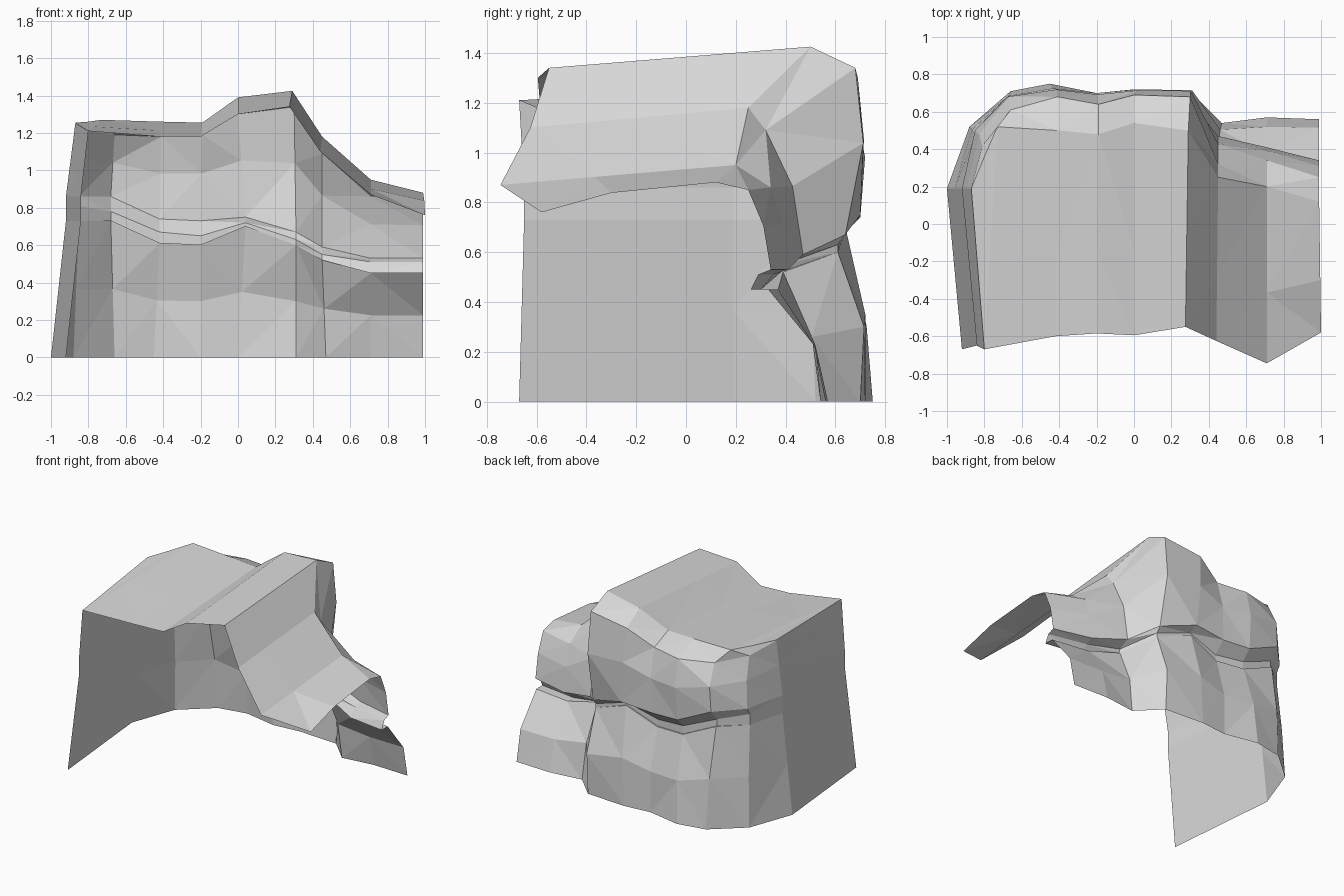
import bpy
import bmesh
from mathutils import Vector

cube = bpy.data.objects.get("Cube")
if cube:
    bpy.data.objects.remove(cube, do_unlink=True)


def points(values):
    """Turn a flat list in hundredths into a row of vectors."""
    return [Vector(values[i:i + 3]) / 100 for i in range(0, len(values), 3)]


def blend(row_a, row_b, factor):
    return [a.lerp(b, factor) for a, b in zip(row_a, row_b)]


def push_back(row, amounts):
    return [p + Vector((0, a, 0)) for p, a in zip(row, amounts)]


def lower(row, depths, drops):
    return [p - Vector((0, d, h)) for p, d, h in zip(row, depths, drops)]


# Contours run from the front of one side wall, around the back, to the far end
ground = points([-92, -67, 0, -100, 19, 0, -88, 52, 0, -66, 71, 0, -45, 75, 0, -20, 70, 0,
                 0, 72, 0, 31, 70, 0, 47, 54, 0, 71, 57, 0, 99, 56, 0])
lip = points([-84, -65, 86, -92, 19, 86, -85, 50, 86, -68, 68, 86, -42, 70, 74, -20, 69, 73,
              4, 70, 75, 31, 64, 67, 45, 47, 59, 71, 41, 53, 99, 34, 53])
shoulder = points([-80, -67, 121, -87, 19, 125, -81, 42, 121, -66, 61, 119, -41, 68, 118,
                   -19, 64, 119, 0, 69, 130, 30, 68, 134, 45, 32, 109, 71, 34, 86, 99, 25, 85])
roof_edge = points([-80, -67, 121, -87, 19, 125.5, -80, 36, 126, -73, 52, 127, -41, 50, 126,
                    -19, 48, 125.5, 0, 54, 139, 29, 50, 142.5, 45, 25, 118, 71, 20, 95, 99, 12, 88])
corner = [-80, -67, 121]
roof_front = points(corner * 4 + [-42, -60, 118, -20, -58.5, 118, 0, -59.5, 130,
                                  27.5, -55, 134, 44, -62.5, 110, 71, -74.5, 87, 100, -58, 76])

# Undercut ledge and bulging wall courses follow from the main contours
ledge_roof = lower(lip, [0, 0, .03, .07, .07, .08, .07, .03, .08, .06, .05],
                   [.04, .04, .05, .08, .07, .08, .03, .04, .04, .02, .02])
ledge_floor = lower(lip, [0, 0, .03, .07, .07, .08, .07, .03, .09, .11, .08],
                    [.13, .13, .13, .13, .13, .13, .05, .07, .07, .08, .08])
wall_top = push_back(ledge_floor, [0, 0, 0, .01, .01, .01, .01, 0, .01, .07, .07])
lower_course = push_back(blend(ground, wall_top, 0.5),
                         [0, 0, .01, .02, .03, .04, .04, .06, .04, .05, .07])
upper_course = push_back(blend(lip, shoulder, 0.55),
                         [0, 0, .02, .04, .03, .03, .02, .05, .04, .02, .02])
roof_middle = blend(roof_edge, roof_front, 0.6)
roof_middle[-1].z += 0.03

# Stone material
stone = bpy.data.materials.new("grey stone")
stone.use_nodes = True
colour = (0.69, 0.69, 0.69, 1)
stone.diffuse_color = colour
stone.node_tree.nodes["Principled BSDF"].inputs["Base Color"].default_value = colour


def loft(name, rows):
    """Skin neighbouring contours with flat faces into one open shell."""
    bm = bmesh.new()
    grid = [[bm.verts.new(p) for p in row] for row in rows]
    for low, high in zip(grid, grid[1:]):
        for i in range(len(low) - 1):
            bm.faces.new((low[i], high[i], high[i + 1], low[i + 1]))
    bmesh.ops.remove_doubles(bm, verts=bm.verts, dist=0.001)
    bmesh.ops.recalc_face_normals(bm, faces=bm.faces)
    # Make the roof side of the shell the outside
    if sum(f.normal.z * f.calc_area() for f in bm.faces) < 0:
        bmesh.ops.reverse_faces(bm, faces=bm.faces)
    # Split the bent stone faces into triangles
    bmesh.ops.triangulate(bm, faces=bm.faces)
    mesh = bpy.data.meshes.new(name)
    bm.to_mesh(mesh)
    bm.free()
    mesh.materials.append(stone)
    obj = bpy.data.objects.new(name, mesh)
    bpy.context.collection.objects.link(obj)
    return obj


# Cliff shell: lower wall, ledge, upper wall, sloped shoulder and roof
loft("cliff_shell", [ground, lower_course, wall_top, ledge_floor, ledge_roof, lip,
                     upper_course, shoulder, roof_edge, roof_middle, roof_front])
